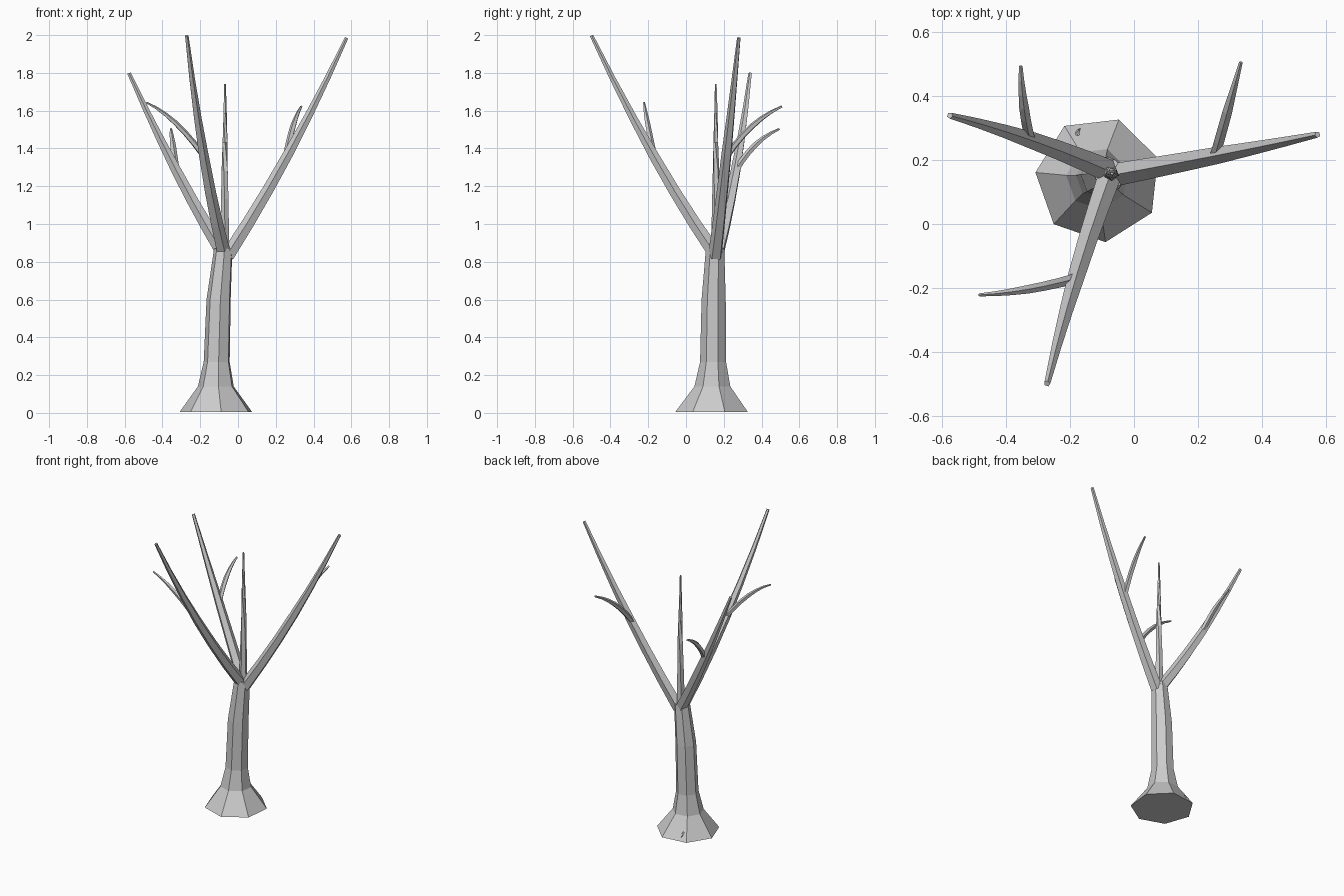
import bpy, bmesh, math
from mathutils import Vector, Quaternion

cube = bpy.data.objects.get("Cube")
if cube:
    bpy.data.objects.remove(cube, do_unlink=True)

bark = bpy.data.materials.new("grey_bark")
bark.use_nodes = True
bark.diffuse_color = (0.6, 0.6, 0.6, 1)
bark.node_tree.nodes["Principled BSDF"].inputs["Base Color"].default_value = (0.6, 0.6, 0.6, 1)


def tube(name, points, radii, sides, phase=0.0, level=False):
    """Flat-faced capped tube through points; level keeps every ring horizontal."""
    bm = bmesh.new()
    pts = [Vector(p) for p in points]
    rings = []
    for i, (p, r) in enumerate(zip(pts, radii)):
        tangent = pts[min(i + 1, len(pts) - 1)] - pts[max(i - 1, 0)]
        turn = Quaternion() if level else tangent.to_track_quat('Z', 'Y')
        ring = []
        for k in range(sides):
            a = phase + math.tau * k / sides
            ring.append(bm.verts.new(p + turn @ Vector((r * math.cos(a), r * math.sin(a), 0))))
        rings.append(ring)
    for low, high in zip(rings, rings[1:]):
        for k in range(sides):
            n = (k + 1) % sides
            bm.faces.new((low[k], low[n], high[n], high[k]))
    bm.faces.new(rings[0][::-1])
    bm.faces.new(rings[-1])
    mesh = bpy.data.meshes.new(name)
    bm.to_mesh(mesh)
    bm.free()
    mesh.materials.append(bark)
    obj = bpy.data.objects.new(name, mesh)
    bpy.context.collection.objects.link(obj)


def limb(name, start, mid, end, r0, r1, r2, sides=5, phase=0.3, steps=6):
    """Tapered limb bending through its middle point."""
    a, m, b = Vector(start), Vector(mid), Vector(end)
    control = 2 * m - (a + b) / 2
    points, radii = [], []
    for i in range(steps + 1):
        t = i / steps
        points.append(a * (1 - t) ** 2 + control * 2 * t * (1 - t) + b * t * t)
        radii.append(r0 + (r1 - r0) * t * 2 if t < 0.5 else r1 + (r2 - r1) * (t * 2 - 1))
    tube(name, points, radii, sides, phase)


# Trunk with flared foot
tube("trunk",
     [(-0.112, 0.14, 0.005), (-0.115, 0.142, 0.14), (-0.111, 0.145, 0.27),
      (-0.101, 0.148, 0.6), (-0.077, 0.155, 0.87)],
     [0.198, 0.098, 0.071, 0.066, 0.05], 7, math.radians(19.5), level=True)

# Main branches
limb("left_branch", (-0.055, 0.155, 0.83), (0.272, 0.217, 1.38), (0.575, 0.28, 1.985), 0.038, 0.028, 0.01)
limb("right_branch", (-0.075, 0.165, 0.84), (-0.325, 0.264, 1.28), (-0.577, 0.34, 1.798), 0.038, 0.028, 0.01)
limb("front_branch", (-0.075, 0.155, 0.84), (-0.183, -0.17, 1.36), (-0.272, -0.5, 1.997), 0.038, 0.028, 0.01)
limb("centre_branch", (-0.072, 0.158, 0.84), (-0.069, 0.159, 1.28), (-0.069, 0.158, 1.74), 0.026, 0.018, 0.005)

# Side twigs, rooted inside the branches
limb("left_twig", (0.255, 0.217, 1.36), (0.293, 0.353, 1.52), (0.335, 0.507, 1.622), 0.017, 0.016, 0.006)
limb("right_twig", (-0.325, 0.262, 1.28), (-0.345, 0.368, 1.418), (-0.355, 0.495, 1.503), 0.017, 0.016, 0.006)
limb("front_twig", (-0.181, -0.17, 1.36), (-0.335, -0.205, 1.538), (-0.485, -0.222, 1.643), 0.017, 0.014, 0.005)

# Small sprout hugging the foot
limb("foot_sprout", (-0.168, 0.272, 0.052), (-0.178, 0.284, 0.05), (-0.17, 0.298, 0.028), 0.005, 0.007, 0.003)
